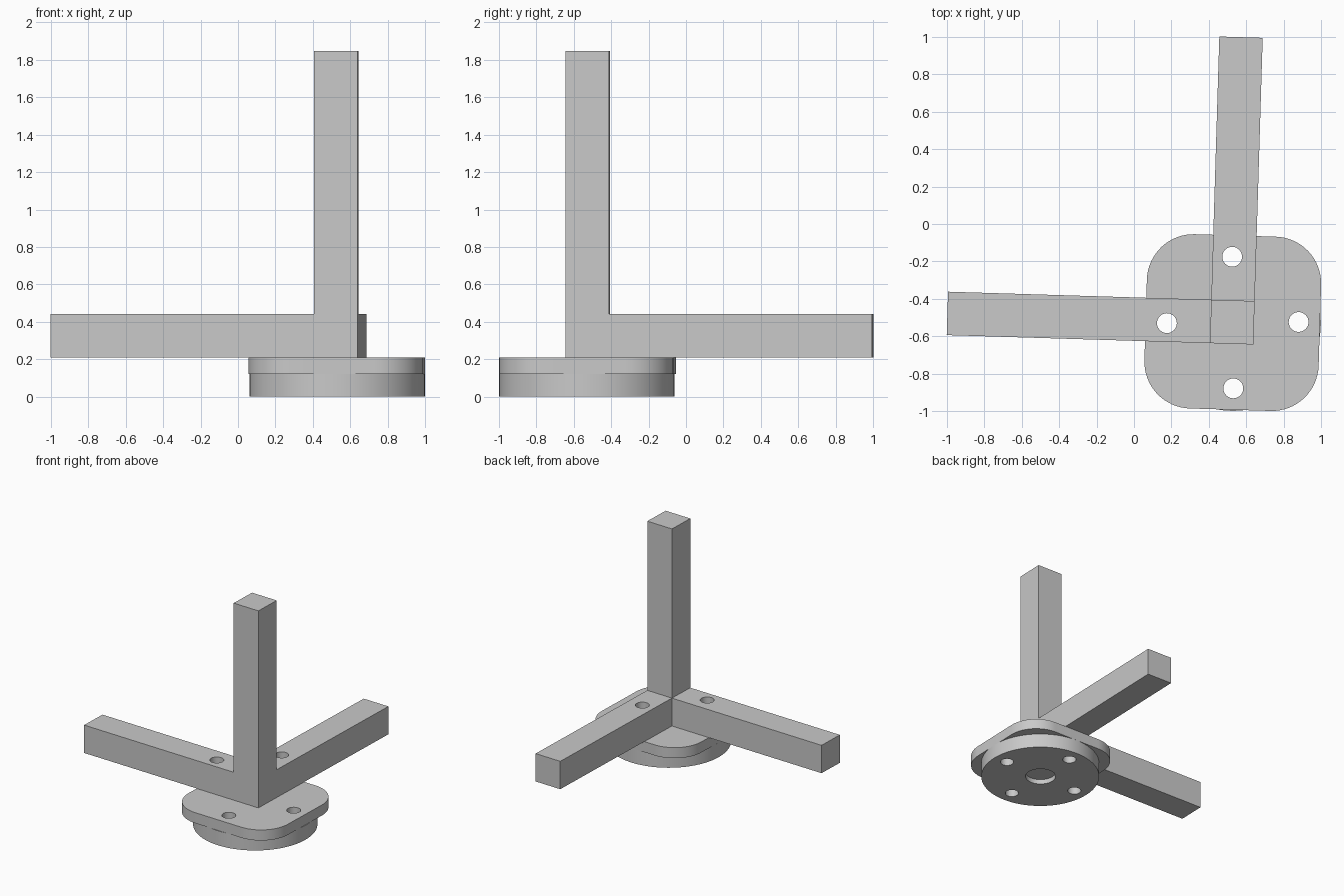
import bpy, bmesh, math
from mathutils import Matrix, Vector

cube = bpy.data.objects.get("Cube")
if cube:
    bpy.data.objects.remove(cube, do_unlink=True)

TILT = math.radians(-1.75)
CENTRE = Vector((0.528, -0.527, 0))
SEAM, DECK = 0.12, 0.208

GREY = (0.585, 0.585, 0.585, 1)
grey = bpy.data.materials.new("plain_grey")
grey.use_nodes = True
grey.diffuse_color = GREY
grey.node_tree.nodes["Principled BSDF"].inputs["Base Color"].default_value = GREY


def finish(name, bm, location, turn=0.0):
    bmesh.ops.recalc_face_normals(bm, faces=bm.faces)
    mesh = bpy.data.meshes.new(name)
    bm.to_mesh(mesh)
    bm.free()
    mesh.materials.append(grey)
    obj = bpy.data.objects.new(name, mesh)
    obj.location = location
    obj.rotation_euler.z = turn
    bpy.context.collection.objects.link(obj)
    return obj


def extrude(bm, face, offset):
    new = bmesh.ops.extrude_face_region(bm, geom=[face])["geom"]
    bmesh.ops.translate(bm, verts=[g for g in new if isinstance(g, bmesh.types.BMVert)], vec=offset)


def add_cylinder(bm, radius, z0, z1, x=0, y=0, sides=32):
    bmesh.ops.create_cone(bm, cap_ends=True, segments=sides, radius1=radius, radius2=radius,
                          depth=z1 - z0, matrix=Matrix.Translation((x, y, (z0 + z1) / 2)))


def cut(obj, cutter):
    mod = obj.modifiers.new("holes", 'BOOLEAN')
    mod.operation = 'DIFFERENCE'
    mod.solver = 'EXACT'
    mod.object = cutter


# Three square arms grown from one corner block
W, REACH = 0.232, 1.64
bm = bmesh.new()
bmesh.ops.create_cube(bm, size=W, matrix=Matrix.Translation((-W / 2, W / 2, W / 2)))
bm.normal_update()
axes = [Vector((-1, 0, 0)), Vector((0, 1, 0)), Vector((0, 0, 1))]
ends = [max(bm.faces, key=lambda f: f.normal.dot(axis)) for axis in axes]
for end, axis in zip(ends, axes):
    extrude(bm, end, axis * (REACH - W))
# Merge the flat seams where the arms leave the block
bmesh.ops.dissolve_limit(bm, angle_limit=0.01, verts=bm.verts, edges=bm.edges)
arms = finish("corner_arms", bm, (0.638, -0.644, DECK), TILT)

# Rounded square plate
HALF, R = 0.466, 0.25
bm = bmesh.new()
ring = []
for corner in range(4):
    a0 = corner * math.pi / 2
    reach = (HALF - R) * math.sqrt(2)
    cx, cy = reach * math.cos(a0 + math.pi / 4), reach * math.sin(a0 + math.pi / 4)
    for i in range(17):
        a = a0 + i * math.pi / 32
        ring.append(bm.verts.new((cx + R * math.cos(a), cy + R * math.sin(a), SEAM)))
extrude(bm, bm.faces.new(ring), (0, 0, DECK - SEAM))
# Close the underside if the extrusion left it open
bmesh.ops.holes_fill(bm, edges=[e for e in bm.edges if e.is_boundary])
plate = finish("rounded_plate", bm, CENTRE, TILT)

# Round flange under the plate
bm = bmesh.new()
add_cylinder(bm, 0.469, 0, SEAM, sides=96)
flange = finish("round_flange", bm, CENTRE + Vector((0.002, -0.003, 0)))

# Cutters: four bolt holes through everything, one shallow centre recess below
bm = bmesh.new()
for k in range(4):
    a = k * math.pi / 2
    add_cylinder(bm, 0.053, -0.1, 0.6, 0.352 * math.cos(a), 0.352 * math.sin(a))
bolts = finish("bolt_hole_cutter", bm, CENTRE, math.radians(0.5))
bm = bmesh.new()
add_cylinder(bm, 0.12, -0.1, 0.04, sides=48)
recess = finish("recess_cutter", bm, CENTRE)

for part in (arms, plate, flange):
    cut(part, bolts)
cut(flange, recess)

# Bake the cuts, drop the cutters, smooth the round walls
bpy.context.view_layer.update()
graph = bpy.context.evaluated_depsgraph_get()
baked = [(p, bpy.data.meshes.new_from_object(p.evaluated_get(graph))) for p in (arms, plate, flange)]
for part, mesh in baked:
    part.modifiers.clear()
    part.data = mesh
for helper in (bolts, recess):
    bpy.data.objects.remove(helper, do_unlink=True)
for part, mesh in baked:
    bpy.ops.object.select_all(action='DESELECT')
    part.select_set(True)
    bpy.context.view_layer.objects.active = part
    bpy.ops.object.shade_smooth_by_angle(angle=math.radians(30))
